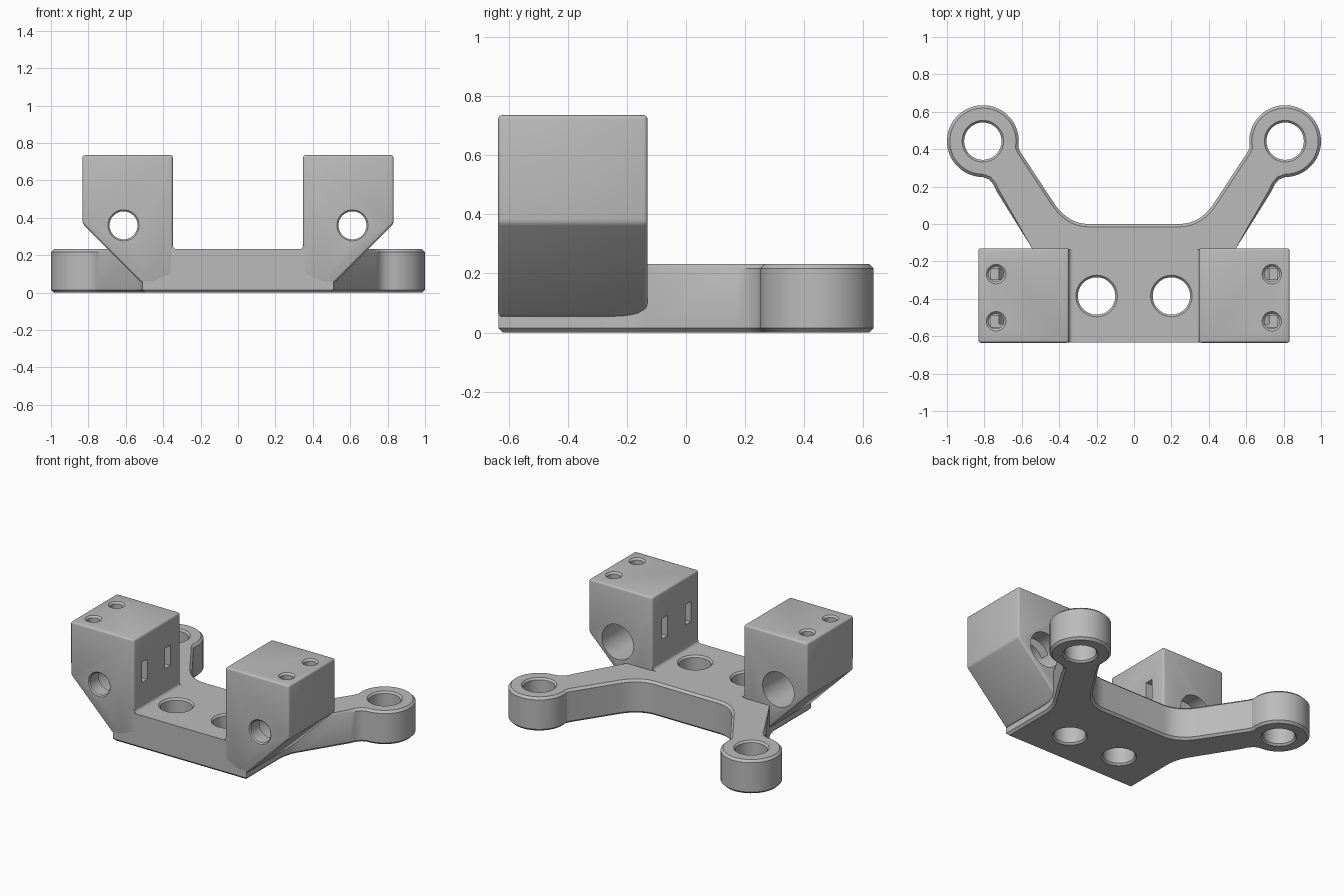
import bpy, bmesh, math
from mathutils import Matrix, Vector

if "Cube" in bpy.data.objects:
    bpy.data.objects.remove(bpy.data.objects["Cube"])

grey = bpy.data.materials.new("grey plastic")
grey.diffuse_color = (0.5, 0.5, 0.5, 1)
grey.use_nodes = True
grey.node_tree.nodes["Principled BSDF"].inputs["Base Color"].default_value = grey.diffuse_color


def finish(name, bm):
    bmesh.ops.recalc_face_normals(bm, faces=bm.faces)
    me = bpy.data.meshes.new(name)
    bm.to_mesh(me)
    bm.free()
    me.materials.append(grey)
    ob = bpy.data.objects.new(name, me)
    bpy.context.collection.objects.link(ob)
    return ob


def prism(points, depth):
    """Extrude a closed 3D outline along the depth vector."""
    bm = bmesh.new()
    face = bm.faces.new([bm.verts.new(p) for p in points])
    ext = bmesh.ops.extrude_face_region(bm, geom=[face])["geom"]
    verts = [g for g in ext if isinstance(g, bmesh.types.BMVert)]
    bmesh.ops.translate(bm, verts=verts, vec=depth)
    bmesh.ops.recalc_face_normals(bm, faces=bm.faces)
    return bm


def lathe(profile, origin, axis, n=48):
    """Solid of revolution from (radius, distance) rings along an axis."""
    bm = bmesh.new()
    rings = [[bm.verts.new((r * math.cos(k * math.tau / n), r * math.sin(k * math.tau / n), h))
              for k in range(n)] for r, h in profile]
    for a, b in zip(rings, rings[1:]):
        for k in range(n):
            bm.faces.new((a[k], a[(k + 1) % n], b[(k + 1) % n], b[k]))
    bm.faces.new(rings[0])
    bm.faces.new(rings[-1])
    rot = Vector((0, 0, 1)).rotation_difference(Vector(axis)).to_matrix().to_4x4()
    bm.transform(Matrix.Translation(origin) @ rot)
    return finish("cutter", bm)


def cut(ob, cutter):
    cutter.hide_render = True
    mod = ob.modifiers.new("cut", 'BOOLEAN')
    mod.operation, mod.solver, mod.object = 'DIFFERENCE', 'EXACT', cutter
    bpy.context.view_layer.objects.active = ob
    bpy.ops.object.modifier_apply(modifier=mod.name)
    bpy.data.objects.remove(cutter)


def smooth(ob):
    bpy.ops.object.select_all(action='DESELECT')
    ob.select_set(True)
    bpy.context.view_layer.objects.active = ob
    bpy.ops.object.shade_smooth_by_angle(angle=math.radians(30))


# Base plate outline: straight front, two angled arms ending in round eyes
T, CX, CY, R = 0.232, 0.808, 0.443, 0.192
half = [(0.51, -0.634), (0.51, -0.25), (0.515, -0.21), (0.527, -0.165), (0.545, -0.13),
        (0.735, 0.175), (0.752, 0.211), (0.775, 0.238)]
for i in range(41):
    a = math.radians(-90 + 280 * i / 40)
    half.append((CX + R * math.cos(a), CY + R * math.sin(a)))
half.append((0.606, 0.383))
p0, p1, p2 = Vector((0.43, 0.115)), Vector((0.355, 0)), Vector((0.24, 0))
for i in range(13):
    t = i / 12
    half.append(tuple(p0 * (1 - t) ** 2 + p1 * 2 * t * (1 - t) + p2 * t * t))
outline = half + [(-x, y) for x, y in reversed(half)]

bm = prism([(x, y, 0) for x, y in outline], (0, 0, T))
rim = []
for e in bm.edges:
    a, b = e.verts
    if abs(a.co.z - b.co.z) < 1e-5 and (a.co.z < 0.01 or min(a.co.y, b.co.y) > -0.14):
        rim.append(e)
bmesh.ops.bevel(bm, geom=rim, offset=0.015, segments=1, affect='EDGES', clamp_overlap=False)
base = finish("base_plate", bm)

# Chamfered through holes in the plate and the arm eyes
for s in (-1, 1):
    for x, y in ((0.2, -0.385), (CX, CY)):
        cut(base, lathe([(0.125, -0.015), (0.1, 0.012), (0.1, T - 0.012), (0.125, T + 0.015)],
                        (s * x, y, 0), (0, 0, 1)))
smooth(base)

# Upright blocks with sloped undersides
Y0, Y1, TOP = -0.635, -0.13, 0.735
for s, side in ((-1, "left"), (1, "right")):
    prof = [(0.348, 0.1), (0.348, TOP), (0.832, TOP), (0.832, 0.37), (0.515, 0.053), (0.45, 0.053)]
    bm = prism([(s * x, Y0, z) for x, z in prof], (0, Y1 - Y0, 0))
    bmesh.ops.bevel(bm, geom=bm.edges[:], offset=0.013, segments=3, profile=0.5, affect='EDGES')
    block = finish(side + "_block", bm)
    # Rod bore, wide at the back and narrow at the front
    cut(block, lathe([(0.095, -0.012), (0.075, 0.008), (0.075, 0.1), (0.12, 0.1), (0.12, 0.55)],
                     (s * 0.612, Y0, 0.36), (0, 1, 0)))
    for y in (-0.52, -0.268):
        # Screw hole in the top
        cut(block, lathe([(0.062, -0.01), (0.04, 0.012), (0.04, 0.25)],
                         (s * 0.737, y, TOP), (0, 0, -1), 32))
        # Slot in the inner face
        slot = [(s * 0.3, y - 0.03, 0.41), (s * 0.3, y + 0.03, 0.41),
                (s * 0.3, y + 0.03, 0.55), (s * 0.3, y - 0.03, 0.55)]
        cut(block, finish("cutter", prism(slot, (s * 0.465, 0, 0))))
    smooth(block)

    # Small fillet where the block meets the plate
    arc = [(0.326 + 0.023 * math.sin(math.radians(a)), T + 0.023 - 0.023 * math.cos(math.radians(a)))
           for a in range(0, 91, 15)]
    pts = arc + [(0.36, T + 0.023), (0.36, T - 0.01), (0.326, T - 0.01)]
    smooth(finish(side + "_fillet", prism([(s * x, Y0 + 0.004, z) for x, z in pts],
                                          (0, Y1 - Y0 - 0.01, 0))))
